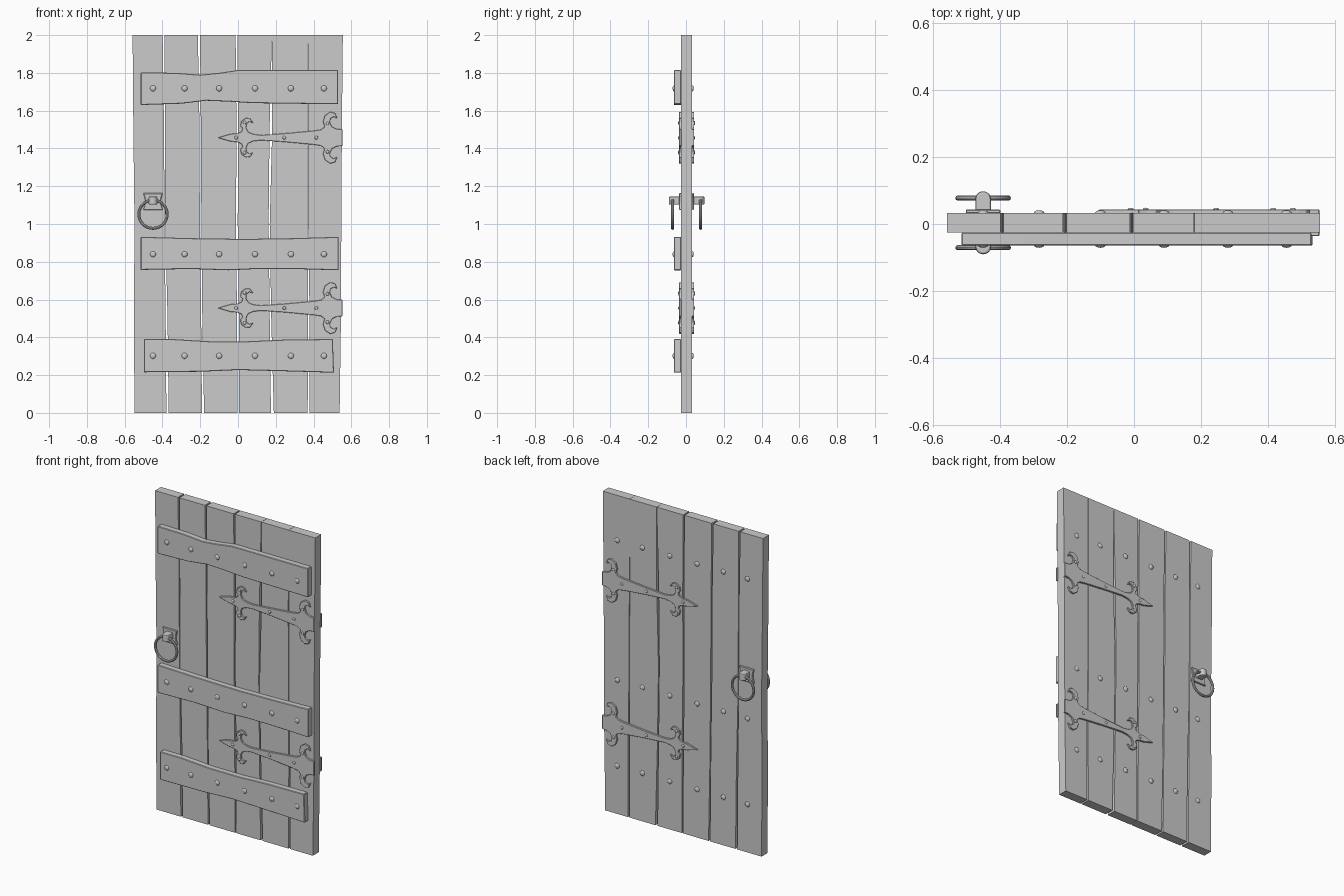
import bpy, bmesh, math
from mathutils import Matrix

MID, HALF = 0.0035, 0.0295          # door slab centre and half thickness in y
BACK, FRONT = MID + HALF, MID - HALF


def finish(bm, name, smooth=False):
    bmesh.ops.recalc_face_normals(bm, faces=bm.faces)
    me = bpy.data.meshes.new(name)
    bm.to_mesh(me)
    bm.free()
    for p in me.polygons:
        p.use_smooth = smooth
    ob = bpy.data.objects.new(name, me)
    bpy.context.collection.objects.link(ob)
    return ob


def prism(name, pts, y0, y1, bevel=0.0):
    """Extrude an x-z outline from y0 to y1."""
    bm = bmesh.new()
    face = bm.faces.new([bm.verts.new((x, y0, z)) for x, z in pts])
    ext = bmesh.ops.extrude_face_region(bm, geom=[face])
    for v in ext["geom"]:
        if isinstance(v, bmesh.types.BMVert):
            v.co.y = y1
    ob = finish(bm, name)
    if bevel:
        m = ob.modifiers.new("edge", 'BEVEL')
        m.width, m.segments, m.limit_method = bevel, 1, 'ANGLE'
    return ob


def domes(name, places, r, h):
    """Flattened round nail heads at (x, y, z)."""
    bm = bmesh.new()
    for p in places:
        bmesh.ops.create_uvsphere(bm, u_segments=12, v_segments=8, radius=1,
            matrix=Matrix.Translation(p) @ Matrix.Diagonal((r, h, r, 1)))
    return finish(bm, name, True)


# Planks: each seam is its centre and gap width at five heights
levels = [0, 0.5, 1.0, 1.5, 2.0]
seams = [
    ([-0.548, -0.551, -0.548, -0.554, -0.558], [0] * 5),
    ([-0.373, -0.378, -0.387, -0.389, -0.394], [.012, .010, .004, .005, .010]),
    ([-0.185, -0.192, -0.198, -0.200, -0.207], [.011, .006, .008, .007, .011]),
    ([0.002, 0.000, -0.006, -0.004, -0.008], [.007, .010, .009, .008, .009]),
    ([0.182, 0.172, 0.165, 0.174, 0.180], [.015, .008, .006, .014, .001]),
    ([0.374, 0.375, 0.370, 0.369, 0.370], [.010, .008, .003, .004, .001]),
    ([0.538, 0.545, 0.547, 0.550, 0.555], [0] * 5),
]
for i in range(6):
    (lc, lw), (rc, rw) = seams[i], seams[i + 1]
    left = [(c + w / 2, z) for c, w, z in zip(lc, lw, levels)]
    right = [(c - w / 2, z) for c, w, z in zip(rc, rw, levels)]
    prism(f"plank_{i + 1}", left + right[::-1], FRONT, BACK)

# Cross battens with slightly wavy edges (bottom edge, then top edge)
battens = {
    "batten_top": ([(-0.515, 1.630), (-0.3, 1.637), (-0.17, 1.653), (-0.05, 1.648),
                    (0.08, 1.640), (0.53, 1.634)],
                   [(0.53, 1.815), (0, 1.815), (-0.1, 1.80), (-0.2, 1.790),
                    (-0.33, 1.800), (-0.515, 1.803)]),
    "batten_middle": ([(-0.515, 0.757), (-0.25, 0.762), (-0.05, 0.755), (0.1, 0.762),
                       (0.3, 0.762), (0.533, 0.755)],
                      [(0.533, 0.932), (0.3, 0.925), (0.05, 0.921), (-0.05, 0.922),
                       (-0.25, 0.925), (-0.515, 0.932)]),
    "batten_bottom": ([(-0.498, 0.215), (-0.2, 0.218), (0.0, 0.227), (0.2, 0.222),
                       (0.508, 0.213)],
                      [(0.502, 0.391), (0.25, 0.388), (0.05, 0.379), (-0.15, 0.379),
                       (-0.35, 0.391), (-0.498, 0.391)]),
}
for name, (low, high) in battens.items():
    prism(name, low + high, -0.064, FRONT, 0.003)

# Batten nails on both sides of the door
nail_x = [-0.45, -0.283, -0.1, 0.09, 0.28, 0.455]
for z in (1.718, 0.84, 0.302):
    domes("batten_nails_front", [(x, -0.063, z) for x in nail_x], 0.016, 0.008)
    domes("batten_nails_back", [(x, BACK, z) for x in nail_x], 0.016, 0.008)

# Strap hinges: upper half outline (x, offset), mirrored below the centre line
strap = [(-0.108, 0), (-0.04, 0.020), (-0.005, 0.023), (0.018, 0.032), (0.024, 0.048),
         (0.012, 0.062), (0.018, 0.088), (0.040, 0.104), (0.064, 0.102), (0.082, 0.077),
         (0.061, 0.085), (0.046, 0.074), (0.043, 0.052), (0.055, 0.030), (0.080, 0.019),
         (0.12, 0.014), (0.25, 0.023), (0.40, 0.037), (0.44, 0.043), (0.458, 0.058),
         (0.450, 0.085), (0.460, 0.118), (0.488, 0.137), (0.514, 0.130), (0.526, 0.102),
         (0.506, 0.110), (0.489, 0.100), (0.487, 0.080), (0.498, 0.058), (0.522, 0.046),
         (0.553, 0.044)]
hinge_nails = [(-0.01, 0), (0.245, 0), (0.415, 0), (0.035, 0.08), (0.035, -0.08),
               (0.474, 0.075), (0.474, -0.075)]
for zc in (1.457, 0.555):
    outline = [(x, zc + v) for x, v in strap] + [(x, zc - v) for x, v in strap[:0:-1]]
    for side, label in ((-1, "front"), (1, "back")):
        y0, y1 = MID + side * (HALF - 0.002), MID + side * 0.040
        prism("strap_hinge_" + label, outline, y0, y1, 0.002)
        domes("hinge_nails_" + label, [(x, y1, zc + v) for x, v in hinge_nails],
              0.009, 0.005)

# Ring handles: back plate, rounded lug and ring on each side
HX = -0.45
for side, label in ((-1, "front"), (1, "back")):
    plate = [(-0.052, 1.163), (0.052, 1.163), (0.044, 1.14), (0.042, 1.11), (0.052, 1.075),
             (-0.052, 1.075), (-0.042, 1.11), (-0.044, 1.14)]
    prism("handle_plate_" + label, [(HX + x, z) for x, z in plate],
          MID + side * (HALF - 0.002), MID + side * 0.040, 0.003)

    bm = bmesh.new()
    prof = [(-0.023, 0.03), (0.023, 0.03)]
    prof += [(0.023 * math.cos(a * math.pi / 10), 0.072 + 0.022 * math.sin(a * math.pi / 10))
             for a in range(11)]
    face = bm.faces.new([bm.verts.new((HX + x, MID + side * y, 1.102)) for x, y in prof])
    ext = bmesh.ops.extrude_face_region(bm, geom=[face])
    for v in ext["geom"]:
        if isinstance(v, bmesh.types.BMVert):
            v.co.z = 1.146
    lug = finish(bm, "handle_lug_" + label)
    m = lug.modifiers.new("edge", 'BEVEL')
    m.width, m.segments, m.limit_method, m.angle_limit = 0.006, 2, 'ANGLE', math.radians(40)

    bpy.ops.mesh.primitive_torus_add(location=(HX, MID + side * 0.074, 1.052),
        rotation=(math.pi / 2, 0, 0), major_radius=0.075, minor_radius=0.008,
        major_segments=36, minor_segments=10)
    ring = bpy.context.object
    ring.name = "handle_ring_" + label
    bpy.ops.object.shade_smooth_by_angle()
